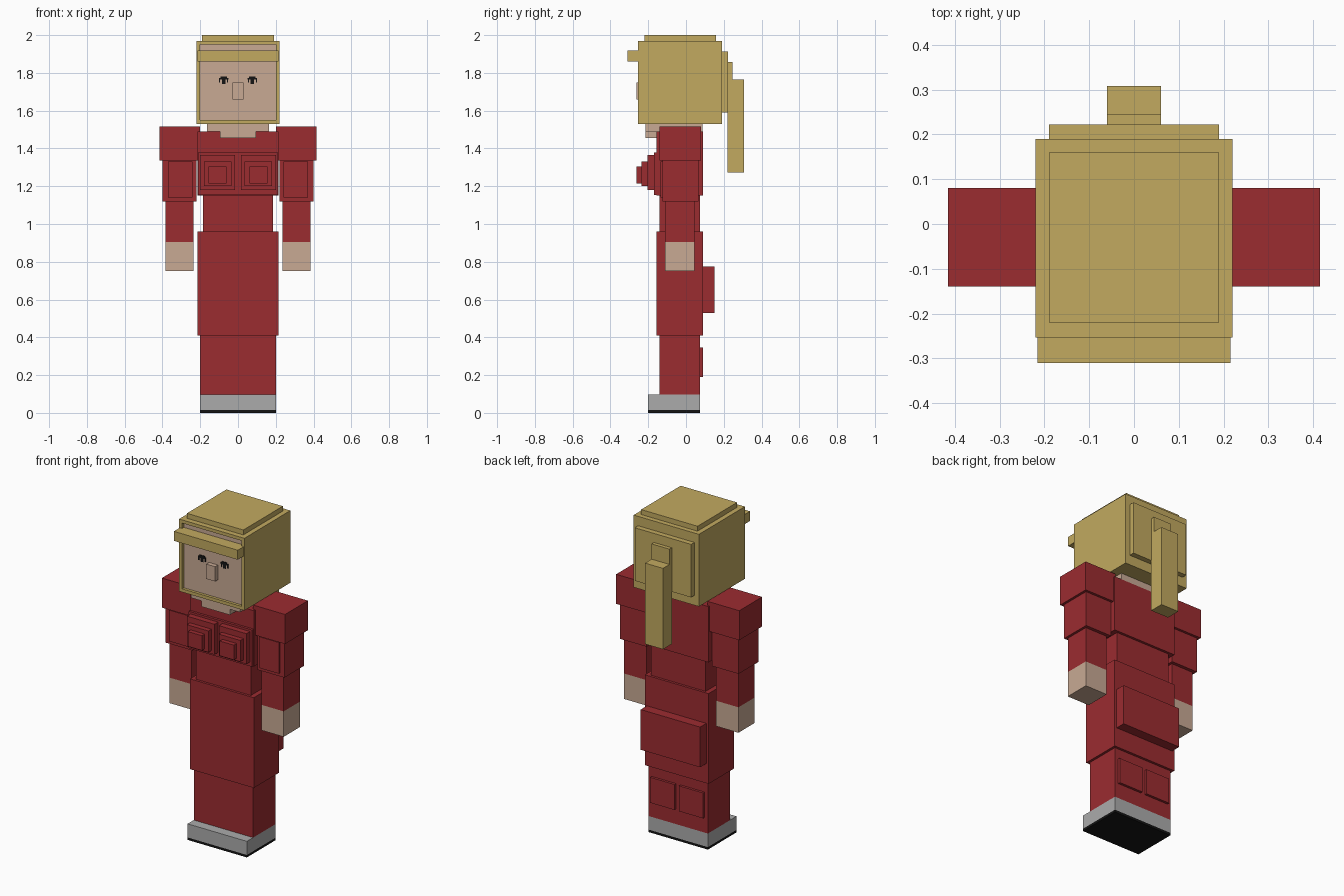
import bpy


def material(name, rgb):
    m = bpy.data.materials.new(name)
    m.diffuse_color = (*rgb, 1)
    return m


RED = material("red cloth", (0.33, 0.025, 0.03))
GOLD = material("blond hair", (0.54, 0.40, 0.117))
SKIN = material("skin", (0.58, 0.40, 0.296))
GREY = material("grey shoe", (0.41, 0.41, 0.41))
BLACK = material("black", (0.007, 0.007, 0.007))


def box(name, mat, x, y, z):
    """Box from (min, max) ranges along each axis."""
    bpy.ops.mesh.primitive_cube_add(size=1)
    ob = bpy.context.object
    ob.name = name
    for v in ob.data.vertices:
        v.co = [r[0] if c < 0 else r[1] for c, r in zip(v.co, (x, y, z))]
    ob.data.materials.append(mat)
    return ob


def mid(name, mat, half, y, z):
    """Box centred on x = 0."""
    return box(name, mat, (-half, half), y, z)


def pair(name, mat, x, y, z):
    """Mirrored left and right boxes."""
    box(name + "_right", mat, x, y, z)
    box(name + "_left", mat, (-x[1], -x[0]), y, z)


# Shoes and legs
mid("sole", BLACK, 0.2, (-0.2, 0.075), (0, 0.015))
mid("shoe", GREY, 0.2, (-0.2, 0.075), (0.015, 0.098))
mid("lower_legs", RED, 0.2, (-0.14, 0.075), (0.098, 0.41))
pair("calf", RED, (0.015, 0.178), (0.07, 0.09), (0.19, 0.345))

# Hips, waist and chest
mid("hips", RED, 0.215, (-0.155, 0.09), (0.41, 0.96))
mid("seat", RED, 0.2, (0.08, 0.15), (0.53, 0.775))
mid("waist", RED, 0.185, (-0.14, 0.075), (0.96, 1.15))
mid("chest", RED, 0.215, (-0.155, 0.09), (1.15, 1.49))
mid("chest_panel", RED, 0.213, (-0.17, -0.15), (1.153, 1.378))

# Stepped bust, each layer smaller and further forward
for i, (x0, x1, z0, z1, y) in enumerate([
        (0.015, 0.2, 1.18, 1.365, -0.205),
        (0.035, 0.18, 1.2, 1.33, -0.235),
        (0.06, 0.155, 1.215, 1.305, -0.262)]):
    pair(f"bust_layer_{i + 1}", RED, (x0, x1), (y, -0.16), (z0, z1))

# Arms
pair("shoulder", RED, (0.2, 0.415), (-0.14, 0.08), (1.335, 1.515))
pair("upper_arm", RED, (0.22, 0.4), (-0.125, 0.065), (1.12, 1.335))
pair("sleeve_panel", RED, (0.24, 0.37), (-0.135, -0.12), (1.14, 1.33))
pair("forearm", RED, (0.235, 0.385), (-0.11, 0.045), (0.905, 1.12))
pair("hand", SKIN, (0.235, 0.385), (-0.11, 0.045), (0.75, 0.905))

# Neck and head
mid("neck", SKIN, 0.165, (-0.215, 0.088), (1.49, 1.54))
mid("chin", SKIN, 0.095, (-0.215, -0.1), (1.455, 1.5))
FACE = -0.236
mid("head", SKIN, 0.2, (FACE, 0.17), (1.55, 1.95))
mid("nose", SKIN, 0.03, (-0.263, FACE + 0.01), (1.66, 1.75))

# Eyes: thin dark plates with a lash line and small gaps
for name, x, z in [("lash", (0.05, 0.1), (1.764, 1.774)),
                   ("lash_top", (0.058, 0.092), (1.774, 1.781)),
                   ("pupil", (0.066, 0.086), (1.742, 1.764)),
                   ("eye_outer", (0.094, 0.1), (1.748, 1.764)),
                   ("eye_inner", (0.052, 0.058), (1.748, 1.764))]:
    pair(name, BLACK, x, (FACE - 0.004, FACE + 0.002), z)

# Hair shell open at the front around the face
pair("hair_side", GOLD, (0.2, 0.22), (-0.253, 0.19), (1.53, 1.97))
mid("hair_crown", GOLD, 0.2, (-0.253, 0.19), (1.95, 1.97))
mid("hair_base", GOLD, 0.2, (-0.253, 0.19), (1.53, 1.55))
mid("hair_back", GOLD, 0.2, (0.17, 0.19), (1.55, 1.95))
mid("hair_top", GOLD, 0.19, (-0.22, 0.16), (1.965, 2.0))
mid("fringe", GOLD, 0.215, (-0.31, -0.23), (1.86, 1.918))
mid("hair_back_panel", GOLD, 0.19, (0.18, 0.222), (1.59, 1.913))

# Ponytail
mid("ponytail_root", GOLD, 0.06, (0.21, 0.245), (1.62, 1.858))
mid("ponytail", GOLD, 0.0605, (0.22, 0.308), (1.272, 1.765))
